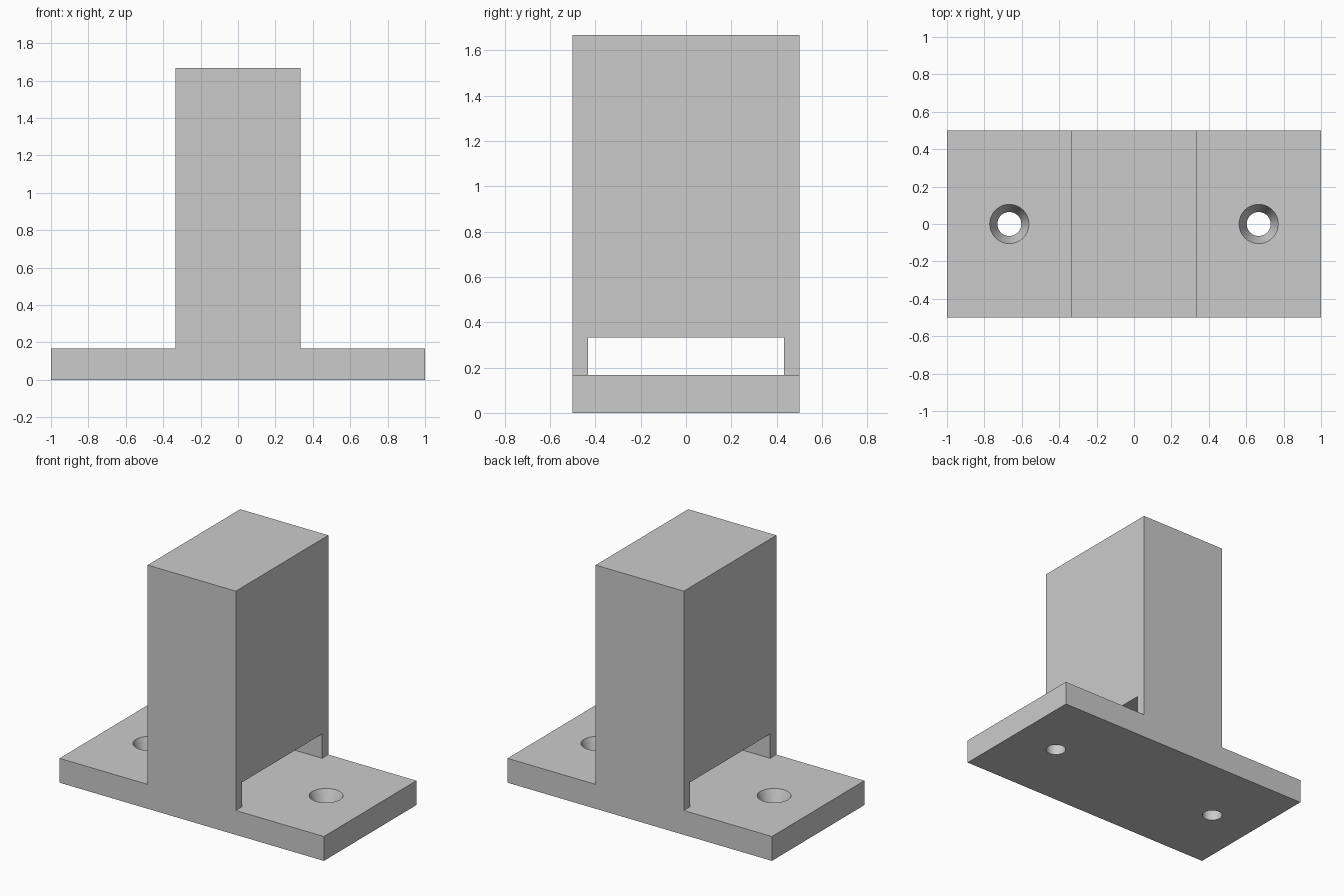
import bpy, bmesh
from math import radians
from mathutils import Matrix

cube = bpy.data.objects.get("Cube")
if cube:
    bpy.data.objects.remove(cube, do_unlink=True)

MM = 1 / 30          # design unit
BASE_T = 5 * MM      # base plate thickness

grey = bpy.data.materials.new("light grey")
grey.use_nodes = True
colour = (0.6, 0.6, 0.6, 1)
grey.diffuse_color = colour
grey.node_tree.nodes["Principled BSDF"].inputs["Base Color"].default_value = colour


def make_object(name, bm):
    bmesh.ops.recalc_face_normals(bm, faces=bm.faces)
    mesh = bpy.data.meshes.new(name)
    bm.to_mesh(mesh)
    bm.free()
    mesh.materials.append(grey)
    obj = bpy.data.objects.new(name, mesh)
    bpy.context.collection.objects.link(obj)
    return obj


def extrude_profile(name, points, half_depth):
    """Extrude an x-z outline along y."""
    bm = bmesh.new()
    face = bm.faces.new([bm.verts.new((x, -half_depth, z)) for x, z in points])
    new = bmesh.ops.extrude_face_region(bm, geom=[face], use_keep_orig=True)["geom"]
    verts = [v for v in new if isinstance(v, bmesh.types.BMVert)]
    bmesh.ops.translate(bm, verts=verts, vec=(0, 2 * half_depth, 0))
    return make_object(name, bm)


def lathe(name, profile, x, steps=48):
    """Spin a radius-height profile into a solid standing at x."""
    bm = bmesh.new()
    verts = [bm.verts.new((r, 0, z)) for r, z in profile]
    edges = [bm.edges.new(pair) for pair in zip(verts, verts[1:])]
    bmesh.ops.spin(bm, geom=verts + edges, axis=(0, 0, 1), cent=(0, 0, 0),
                   angle=radians(360), steps=steps, use_duplicate=False)
    bmesh.ops.remove_doubles(bm, verts=bm.verts, dist=1e-5)
    bm.transform(Matrix.Translation((x, 0, 0)))
    return make_object(name, bm)


# Inverted T body: base plate with upright block
half = [(30 * MM, 0), (30 * MM, BASE_T), (10 * MM, BASE_T), (10 * MM, 50 * MM)]
body = extrude_profile("mounting_block", half + [(-x, z) for x, z in reversed(half)], 15 * MM)

# Slot through the foot of the upright, level with the plate
w = 12 * MM
slot = extrude_profile("slot_cutter", [(-w, BASE_T), (w, BASE_T), (w, 2 * BASE_T), (-w, 2 * BASE_T)], 13 * MM)

# Countersunk screw holes, left and right
bore, sink = 0.064, 0.105
hole_profile = [(0, -0.05), (bore, -0.05), (bore, 0.06), (sink, BASE_T), (sink, 0.25), (0, 0.25)]
holes = [lathe(side + "_hole_cutter", hole_profile, x)
         for side, x in (("left", 20 * MM), ("right", -20 * MM))]

for cutter in [slot] + holes:
    cut = body.modifiers.new(cutter.name, "BOOLEAN")
    cut.operation = "DIFFERENCE"
    cut.solver = "EXACT"
    cut.object = cutter

# Bake the cuts and remove the cutters
bpy.context.view_layer.update()
evaluated = body.evaluated_get(bpy.context.evaluated_depsgraph_get())
mesh = bpy.data.meshes.new_from_object(evaluated)
body.modifiers.clear()
body.data = mesh
for cutter in [slot] + holes:
    bpy.data.objects.remove(cutter, do_unlink=True)

# Smooth hole walls, sharp edges elsewhere
bpy.ops.object.select_all(action="DESELECT")
bpy.context.view_layer.objects.active = body
body.select_set(True)
bpy.ops.object.shade_smooth_by_angle(angle=radians(20))
